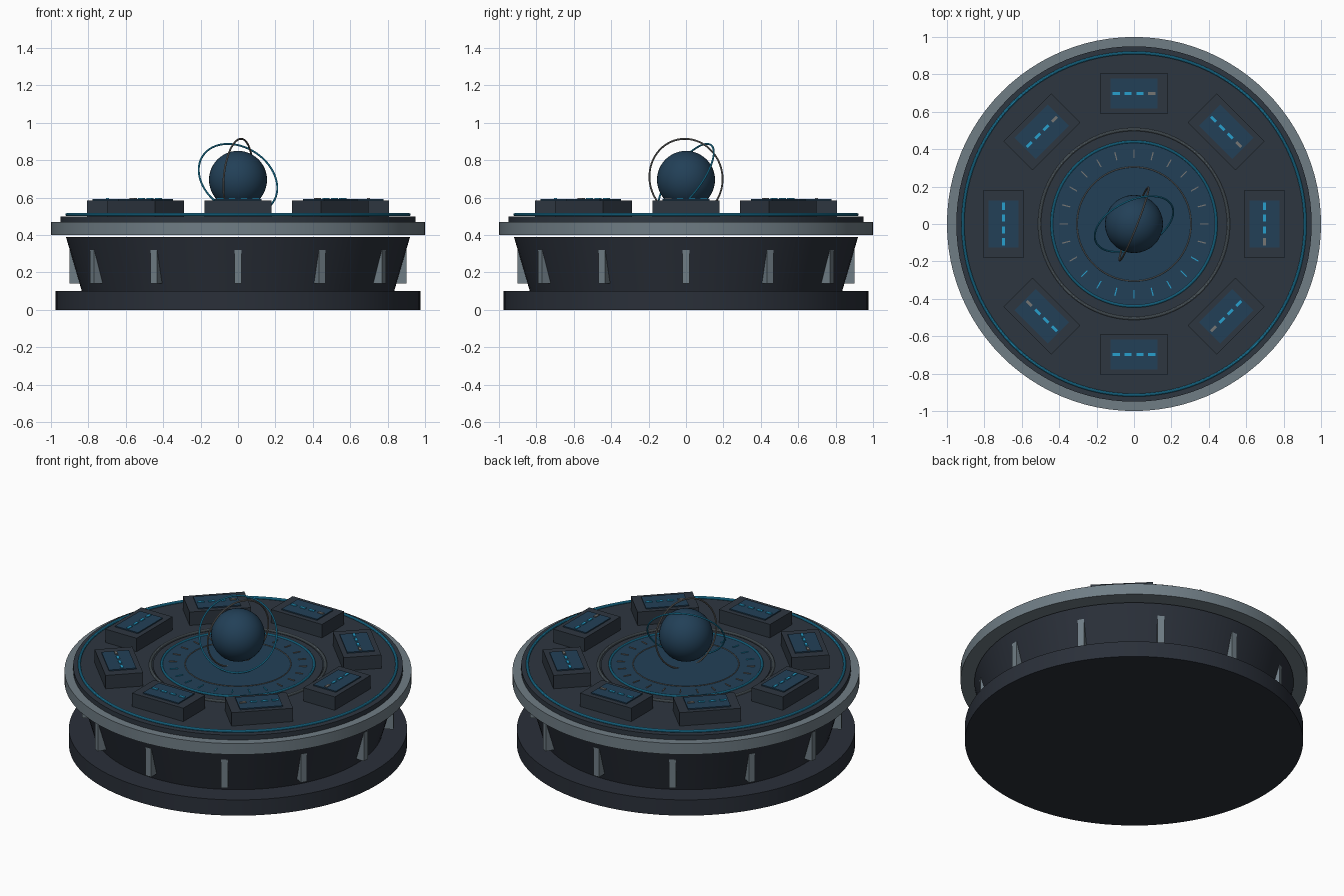
import bpy
from math import radians, sin, cos, tau
from mathutils import Vector, Matrix

cube = bpy.data.objects.get("Cube")
if cube:
    bpy.data.objects.remove(cube)


def material(name, rgb):
    m = bpy.data.materials.new(name)
    m.diffuse_color = (*rgb, 1)
    m.use_nodes = True
    m.node_tree.nodes["Principled BSDF"].inputs["Base Color"].default_value = (*rgb, 1)
    return m


DARK = material("dark slate", (0.023, 0.029, 0.041))
DECK = material("deck slate", (0.027, 0.037, 0.051))
STEEL = material("steel grey", (0.16, 0.205, 0.235))
NAVY = material("display blue", (0.016, 0.051, 0.096))
CYAN = material("glowing cyan", (0.02, 0.35, 0.61))
GREY = material("warm grey", (0.18, 0.18, 0.175))


def finish(name, mat, smooth=False):
    ob = bpy.context.object
    ob.name = name
    ob.data.materials.append(mat)
    if smooth:
        bpy.ops.object.shade_smooth_by_angle(angle=radians(30))
    return ob


def drum(name, mat, z0, z1, r0, r1=None):
    """Round slab or tapered drum between two heights."""
    bpy.ops.mesh.primitive_cone_add(vertices=96, radius1=r0, radius2=r1 or r0,
                                    depth=z1 - z0, location=(0, 0, (z0 + z1) / 2))
    return finish(name, mat, True)


def ring(name, mat, radius, tube, z, normal=(0, 0, 1)):
    """Torus facing along a normal."""
    bpy.ops.mesh.primitive_torus_add(major_radius=radius, minor_radius=tube,
                                     major_segments=96, minor_segments=10,
                                     location=(0, 0, z))
    ob = finish(name, mat, True)
    ob.rotation_euler = Vector(normal).to_track_quat("Z", "Y").to_euler()
    return ob


def block(name, mat, size, angle, radius, z, shift=0):
    """Box on a circle: size is (tangential, radial, height)."""
    turn = Matrix.Rotation(angle - tau / 4, 4, "Z")
    bpy.ops.mesh.primitive_cube_add(size=1)
    ob = finish(name, mat)
    ob.data.transform(Matrix.Diagonal((*size, 1)))
    ob.matrix_world = turn @ Matrix.Translation((shift, radius, z))
    return ob


# Table body
drum("base_plate", DARK, 0, 0.1, 0.975)
drum("pedestal", DARK, 0.1, 0.39, 0.835, 0.92)
drum("rim", STEEL, 0.4, 0.47, 1.0)
drum("deck", DECK, 0.47, 0.5, 0.95)

# Support fins around the pedestal
for i in range(12):
    block("support_fin", STEEL, (0.04, 0.07, 0.18), i * tau / 12, 0.866, 0.23)

# Central display with its rings
drum("display_surround", DECK, 0.5, 0.504, 0.49)
drum("display_disc", NAVY, 0.504, 0.509, 0.44)
ring("outer_light_ring", CYAN, 0.915, 0.008, 0.509)
ring("display_steel_ring", STEEL, 0.505, 0.008, 0.505)
ring("display_light_ring", CYAN, 0.44, 0.007, 0.51)
ring("display_inner_ring", GREY, 0.305, 0.003, 0.51)

# Tick marks on the display
for i in range(24):
    a = i * tau / 24
    block("tick_mark", CYAN if sin(a) < -0.5 else GREY, (0.006, 0.045, 0.006), a, 0.375, 0.511)

# Eight consoles with screens and indicator dashes
for i in range(8):
    a = i * tau / 8
    block("console", DECK, (0.36, 0.22, 0.085), a, 0.697, 0.5425)
    block("console_screen", NAVY, (0.25, 0.16, 0.007), a, 0.697, 0.5885)
    for k in range(4):
        idle = k == 3 and i not in (4, 6)
        block("indicator", GREY if idle else CYAN, (0.038, 0.016, 0.006),
              a, 0.697, 0.594, -0.095 + k * 0.0633)

# Floating globe and its orbit rings
bpy.ops.mesh.primitive_uv_sphere_add(segments=48, ring_count=24, radius=0.155,
                                     location=(0, 0, 0.695))
finish("globe", NAVY, True)
ring("light_orbit", CYAN, 0.225, 0.005, 0.7, (0.36, -0.75, 0.555))
ring("steel_orbit", GREY, 0.21, 0.005, 0.705, (0.92, -0.36, -0.08))
